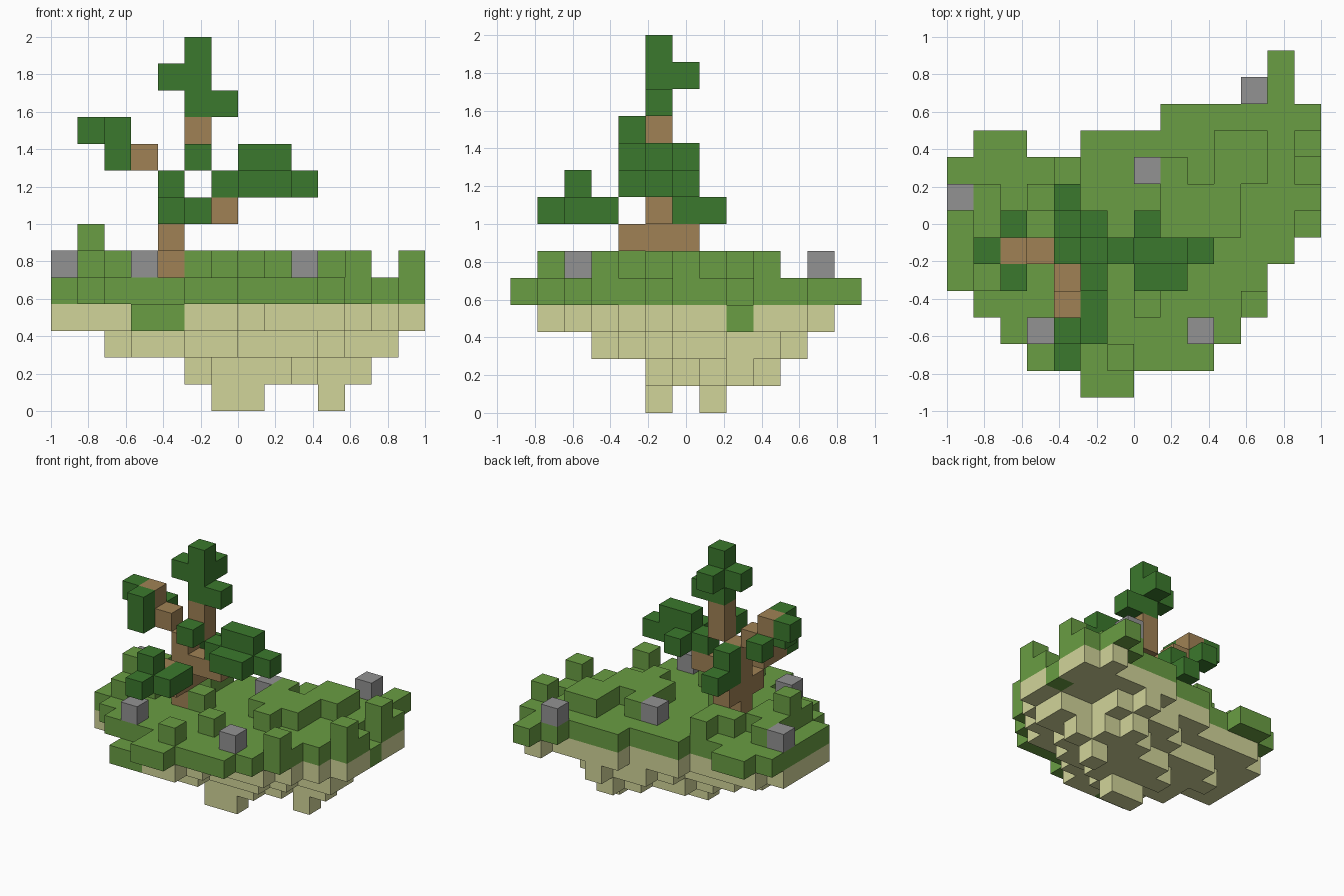
import bpy
import bmesh
from mathutils import Vector

cube = bpy.data.objects.get("Cube")
if cube:
    bpy.data.objects.remove(cube, do_unlink=True)

UNIT = 1 / 7                            # edge length of one block
ORIGIN = Vector((-7, -6.5, 0))          # grid corner, in blocks


def material(name, r, g, b):
    mat = bpy.data.materials.new(name)
    mat.use_nodes = True
    mat.diffuse_color = (r, g, b, 1)
    shader = next(n for n in mat.node_tree.nodes if n.type == "BSDF_PRINCIPLED")
    shader.inputs["Base Color"].default_value = (r, g, b, 1)
    shader.inputs["Roughness"].default_value = 0.9
    return mat


GRASS = material("grass green", 0.143, 0.338, 0.056)
LEAF = material("leaf green", 0.044, 0.19, 0.026)
BARK = material("bark brown", 0.35, 0.222, 0.09)
SAND = material("pale earth", 0.64, 0.66, 0.32)
STONE = material("stone grey", 0.29, 0.29, 0.29)


def layer(level, rows):
    """Blocks of one level, from (row, first column, last column) strips."""
    return {(col, row, level)
            for row, first, last in rows
            for col in range(first, last + 1)}


def build(name, blocks, mat):
    """Join blocks into one shell, leaving out the walls between neighbours."""
    bm = bmesh.new()
    corners = {}

    def corner(point):
        key = tuple(point)
        if key not in corners:
            corners[key] = bm.verts.new((Vector(key) + ORIGIN) * UNIT)
        return corners[key]

    for block in blocks:
        for axis in range(3):
            for side in (0, 1):
                neighbour = list(block)
                neighbour[axis] += 1 if side else -1
                if tuple(neighbour) in blocks:
                    continue
                u, v = (axis + 1) % 3, (axis + 2) % 3
                loop = []
                for du, dv in ((0, 0), (1, 0), (1, 1), (0, 1)):
                    point = list(block)
                    point[axis] += side
                    point[u] += du
                    point[v] += dv
                    loop.append(corner(point))
                bm.faces.new(loop if side else loop[::-1])

    mesh = bpy.data.meshes.new(name)
    bm.to_mesh(mesh)
    bm.free()
    mesh.materials.append(mat)
    obj = bpy.data.objects.new(name, mesh)
    bpy.context.collection.objects.link(obj)
    return obj


# Turf: one full level, with sunken edges and raised clumps
turf = layer(4, [(0, 5, 6), (1, 5, 9), (2, 2, 10), (3, 1, 11), (4, 0, 11),
                 (5, 0, 12), (6, 0, 13), (7, 0, 13), (8, 0, 12), (9, 1, 2),
                 (9, 5, 13), (10, 8, 13), (11, 11, 12), (12, 12, 12)])
sunken = layer(3, [(1, 3, 4), (8, 13, 13)])
clumps = layer(5, [(1, 6, 6), (3, 7, 7), (3, 11, 11), (4, 1, 1), (5, 1, 2),
                   (5, 5, 5), (5, 9, 9), (6, 1, 2), (6, 8, 10), (6, 13, 13),
                   (7, 1, 1), (7, 3, 4), (7, 8, 10), (8, 4, 4), (8, 8, 8),
                   (8, 10, 11), (9, 10, 11), (9, 13, 13)])
build("turf", turf | sunken | clumps | {(1, 5, 6)}, GRASS)

# Earth: levels that shrink toward the hanging tips
earth = layer(3, [(1, 5, 6), (2, 3, 7), (3, 3, 10), (4, 0, 11), (5, 0, 12),
                  (6, 0, 13), (7, 0, 13), (8, 1, 12), (9, 5, 13), (10, 8, 13),
                  (11, 12, 12)])
earth |= layer(2, [(3, 5, 6), (4, 3, 9), (5, 3, 10), (6, 2, 12), (7, 3, 12),
                   (8, 6, 10), (9, 7, 10), (10, 9, 9)])
earth |= layer(1, [(5, 6, 8), (6, 5, 9), (7, 6, 11), (8, 8, 10), (9, 9, 9)])
earth |= layer(0, [(5, 6, 7), (7, 10, 10)])
build("earth", earth, SAND)

# Stones lying on the turf
for number, (col, row) in enumerate([(0, 7), (3, 2), (9, 2), (7, 8), (11, 11)]):
    build(f"stone_{number + 1}", {(col, row, 5)}, STONE)

# Trunk and branches
trunk = {(4, 5, level) for level in range(5, 9)}
build("trunk", trunk | {(4, 4, 6), (4, 6, 6)}, BARK)
build("left_branch", {(3, 5, 9), (2, 5, 10)}, BARK)
build("right_branch", {(5, 5, 7), (6, 5, 7), (7, 5, 8)}, BARK)
build("front_branch", {(4, 3, 7), (4, 2, 7)}, BARK)
build("top_branch", {(5, 5, 9), (5, 5, 10)}, BARK)

# Leaf clusters around the branch tips
build("top_leaves", {(5, 5, 11), (6, 5, 11), (5, 5, 12), (4, 5, 12),
                     (5, 6, 12), (5, 5, 13)}, LEAF)
build("middle_leaf", {(5, 4, 9)}, LEAF)
build("left_leaves", {(1, 5, 10), (2, 4, 10), (2, 4, 9), (2, 6, 9)}, LEAF)
build("right_leaves", {(6, 5, 8), (8, 5, 8), (9, 5, 8), (7, 4, 8), (8, 4, 8),
                       (7, 6, 8), (7, 5, 9), (8, 5, 9)}, LEAF)
build("front_leaves", {(4, 1, 7), (4, 2, 8), (5, 2, 7), (5, 3, 7)}, LEAF)
build("back_leaves", {(4, 6, 7), (4, 6, 8), (4, 7, 7)}, LEAF)
